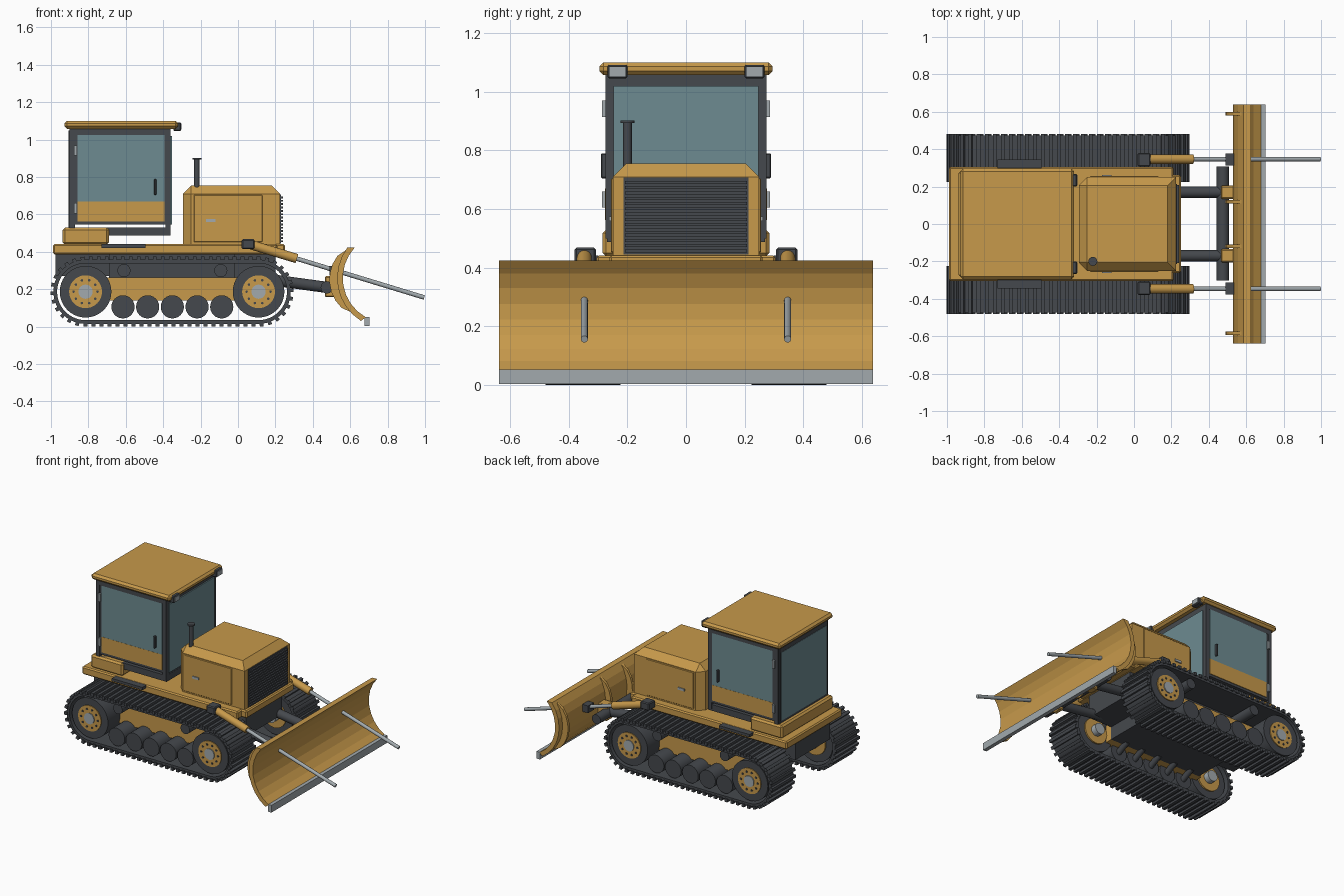
import bpy, bmesh, math
from mathutils import Matrix, Vector

if "Cube" in bpy.data.objects:
    bpy.data.objects.remove(bpy.data.objects["Cube"])


def material(name, rgb):
    m = bpy.data.materials.new(name)
    m.use_nodes = True
    m.diffuse_color = (*rgb, 1)
    m.node_tree.nodes["Principled BSDF"].inputs["Base Color"].default_value = (*rgb, 1)
    return m


GOLD = material("gold_paint", (0.57, 0.32, 0.07))
DARK = material("dark_steel", (0.06, 0.066, 0.075))
GLASS = material("tinted_glass", (0.155, 0.26, 0.285))
GREY = material("bare_metal", (0.36, 0.40, 0.42))


def finish(bm, name, mat, smooth=False):
    bmesh.ops.recalc_face_normals(bm, faces=bm.faces)
    me = bpy.data.meshes.new(name)
    bm.to_mesh(me)
    bm.free()
    me.materials.append(mat)
    if smooth:
        me.shade_smooth()
        me.set_sharp_from_angle(angle=math.radians(35))
    ob = bpy.data.objects.new(name, me)
    bpy.context.collection.objects.link(ob)
    return ob


def add_box(bm, x, y, z):
    """Each axis is a (low, high) pair."""
    centre = Vector([(a + b) / 2 for a, b in (x, y, z)])
    size = [abs(b - a) for a, b in (x, y, z)]
    bmesh.ops.create_cube(bm, size=1, matrix=Matrix.Translation(centre) @ Matrix.Diagonal((*size, 1)))


def box(name, mat, x, y, z, bevel=0):
    bm = bmesh.new()
    add_box(bm, x, y, z)
    if bevel:
        bmesh.ops.bevel(bm, geom=bm.edges[:], offset=bevel, segments=1, affect='EDGES')
    return finish(bm, name, mat)


def add_rod(bm, a, b, r, sides=24):
    a, b = Vector(a), Vector(b)
    turn = (b - a).to_track_quat('Z', 'Y').to_matrix().to_4x4()
    bmesh.ops.create_cone(bm, cap_ends=True, segments=sides, radius1=r, radius2=r,
                          depth=(b - a).length, matrix=Matrix.Translation((a + b) / 2) @ turn)


def rod(name, mat, a, b, r, sides=24):
    bm = bmesh.new()
    add_rod(bm, a, b, r, sides)
    return finish(bm, name, mat, True)


def strip(name, mat, front, back, y0, y1):
    """Solid between two matching xz curves."""
    bm = bmesh.new()
    rings = [[bm.verts.new((p[0], y, p[1])) for p, y in ((f, y0), (f, y1), (b, y1), (b, y0))]
             for f, b in zip(front, back)]
    for r, q in zip(rings, rings[1:]):
        for i in range(4):
            bm.faces.new((r[i], r[i - 1], q[i - 1], q[i]))
    bm.faces.new(rings[0])
    bm.faces.new(rings[-1])
    return finish(bm, name, mat)


# Track path: two half circles joined by straight runs
REAR, FRONT, AXLE = -0.815, 0.11, 0.187
RUN = FRONT - REAR


def track_point(d, r, pitch=0.168):
    """Position and outward angle at distance d along the track."""
    half = math.pi * pitch
    d %= 2 * (RUN + half)
    if d < RUN:
        return (FRONT - d, AXLE + r, math.pi / 2)
    if d < RUN + half:
        a, cx = math.pi / 2 + (d - RUN) / pitch, REAR
    elif d < 2 * RUN + half:
        return (REAR + d - RUN - half, AXLE - r, -math.pi / 2)
    else:
        a, cx = -math.pi / 2 + (d - 2 * RUN - half) / pitch, FRONT
    return (cx + r * math.cos(a), AXLE + r * math.sin(a), a)


LOOP = 2 * (RUN + math.pi * 0.168)
STEPS, LUGS = 136, 68

for s, side in ((1, "left"), (-1, "right")):
    # Track belt and its shoes
    ds = [LOOP * i / STEPS for i in range(STEPS + 1)]
    strip(side + "_track_belt", DARK, [track_point(d, 0.172)[:2] for d in ds],
          [track_point(d, 0.152)[:2] for d in ds], s * 0.23, s * 0.472)
    bm = bmesh.new()
    for i in range(LUGS):
        x, z, a = track_point(LOOP * i / LUGS, 0.176)
        bmesh.ops.create_cube(bm, size=1, matrix=Matrix.Translation((x, s * 0.352, z))
                              @ Matrix.Rotation(-a, 4, 'Y') @ Matrix.Diagonal((0.022, 0.256, 0.02, 1)))
    finish(bm, side + "_track_shoes", DARK)

    # Drive wheel and idler with rim, hub and bolts
    for end, x in (("rear", REAR), ("front", FRONT)):
        tag = f"{side}_{end}_"
        rod(tag + "wheel_drum", DARK, (x, s * 0.25, AXLE), (x, s * 0.462, AXLE), 0.138, 40)
        rod(tag + "wheel_rim", GOLD, (x, s * 0.24, AXLE), (x, s * 0.468, AXLE), 0.088, 32)
        rod(tag + "wheel_hub", GREY, (x, s * 0.2, AXLE), (x, s * 0.474, AXLE), 0.038)
        bm = bmesh.new()
        for k in range(10):
            a = math.tau * k / 10
            px, pz = x + 0.064 * math.cos(a), AXLE + 0.064 * math.sin(a)
            add_rod(bm, (px, s * 0.46, pz), (px, s * 0.473, pz), 0.007, 8)
        finish(bm, tag + "wheel_bolts", DARK)

    # Road rollers and carrier rollers
    for i in range(5):
        x = -0.615 + 0.132 * i
        rod(f"{side}_road_roller_{i + 1}", DARK, (x, s * 0.25, 0.106), (x, s * 0.455, 0.106), 0.062)
        rod(f"{side}_roller_axle_{i + 1}", DARK, (x, s * 0.17, 0.15), (x, s * 0.26, 0.106), 0.02, 12)
    for i, x in enumerate((-0.61, -0.092)):
        rod(f"{side}_carrier_roller_{i + 1}", DARK, (x, s * 0.17, 0.3), (x, s * 0.45, 0.3), 0.035)
    box(side + "_track_frame", GOLD, (-0.72, 0.02), (s * 0.2, s * 0.33), (0.14, 0.262))

    # Deck step
    box(side + "_step", DARK, (-0.73, -0.495), (s * 0.3, s * 0.345), (0.422, 0.441))

    # Lift cylinder running through the blade
    y = s * 0.347
    box(side + "_cylinder_mount", DARK, (0.02, 0.088), (s * 0.308, s * 0.38), (0.415, 0.468), 0.006)
    rod(side + "_lift_cylinder", GOLD, (0.06, y, 0.441), (0.315, y, 0.364), 0.025)
    rod(side + "_lift_rod", GREY, (0.3, y, 0.368), (0.996, y, 0.156), 0.012, 16)
    box(side + "_rod_bracket", DARK, (0.49, 0.535), (s * 0.312, s * 0.376), (0.275, 0.325))

    # Push arm and its blade bracket
    rod(side + "_push_arm", DARK, (0.0, s * 0.17, 0.275), (0.49, s * 0.17, 0.208), 0.03)
    box(side + "_arm_bracket", GOLD, (0.465, 0.54), (s * 0.135, s * 0.205), (0.158, 0.27), 0.006)

    # Hood side panel and latch
    box(side + "_hood_panel", GOLD, (-0.235, 0.13), (s * 0.245, s * 0.256), (0.452, 0.705), 0.003)
    box(side + "_hood_latch", GREY, (-0.17, -0.12), (s * 0.25, s * 0.263), (0.559, 0.575))

    # Cab door: frame, window, lower panel, handle and hinges
    box(side + "_door_frame", DARK, (-0.873, -0.378), (s * 0.245, s * 0.272), (0.545, 1.045))
    box(side + "_door_glass", GLASS, (-0.857, -0.392), (s * 0.25, s * 0.275), (0.67, 1.03))
    box(side + "_door_panel", GOLD, (-0.857, -0.392), (s * 0.25, s * 0.276), (0.562, 0.67))
    box(side + "_door_handle", DARK, (-0.449, -0.435), (s * 0.27, s * 0.291), (0.705, 0.79), 0.004)
    for i, z in enumerate((0.605, 0.915)):
        box(f"{side}_door_hinge_{i + 1}", GREY, (-0.878, -0.862), (s * 0.268, s * 0.286), (z, z + 0.055))

    # Cab pillars and roof lights
    for end, x in (("rear", -0.9), ("front", -0.388)):
        box(f"{side}_{end}_pillar", DARK, (x, x + 0.028), (s * 0.245, s * 0.275), (0.5, 1.06))
    box(side + "_light_housing", DARK, (-0.345, -0.305), (s * 0.2, s * 0.268), (1.046, 1.092), 0.005)
    box(side + "_light_lens", GREY, (-0.31, -0.301), (s * 0.207, s * 0.261), (1.053, 1.085))

# Chassis and deck
box("chassis", DARK, (-0.7, 0.02), (-0.2, 0.2), (0.14, 0.262))
box("upper_chassis", DARK, (-0.69, -0.02), (-0.24, 0.24), (0.26, 0.39))
box("rear_hitch", DARK, (-0.975, -0.68), (-0.19, 0.19), (0.27, 0.388))
box("front_chassis", DARK, (-0.03, 0.2), (-0.2, 0.2), (0.23, 0.388))
box("deck", GOLD, (-0.988, 0.21), (-0.306, 0.306), (0.387, 0.442), 0.008)
box("deck_nose", GOLD, (0.18, 0.25), (-0.262, 0.262), (0.39, 0.442), 0.008)

# Cab base, floor, beams and end windows
box("cab_base", GOLD, (-0.937, -0.69), (-0.285, 0.285), (0.438, 0.53), 0.012)
box("cab_floor", DARK, (-0.9, -0.36), (-0.27, 0.27), (0.487, 0.53))
box("cab_top_frame", DARK, (-0.9, -0.36), (-0.275, 0.275), (1.025, 1.062))
for end, x, out in (("rear", -0.893, -1), ("front", -0.367, 1)):
    box(end + "_window_frame", DARK, (x - 0.012, x + 0.006), (-0.262, 0.262), (0.52, 1.05))
    box(end + "_window", GLASS, (x, x + out * 0.014), (-0.248, 0.248), (0.545, 1.02))
box("cab_roof", GOLD, (-0.928, -0.32), (-0.296, 0.296), (1.058, 1.1), 0.014)

# Engine hood with chamfered top and rear corners
bm = bmesh.new()
add_box(bm, (-0.295, 0.225), (-0.25, 0.25), (0.438, 0.755))
edges = [e for e in bm.edges if all(v.co.z > 0.6 for v in e.verts) or all(v.co.x < -0.2 for v in e.verts)
         and abs(e.verts[0].co.z - e.verts[1].co.z) > 0.1]
bmesh.ops.bevel(bm, geom=edges, offset=0.045, segments=1, affect='EDGES')
finish(bm, "engine_hood", GOLD)

# Radiator grille with slats
box("grille", DARK, (0.2, 0.23), (-0.213, 0.213), (0.445, 0.708))
bm = bmesh.new()
for i in range(14):
    z = 0.452 + i * 0.018
    add_box(bm, (0.225, 0.24), (-0.208, 0.208), (z, z + 0.01))
finish(bm, "grille_slats", DARK)

# Exhaust stack
rod("exhaust_pipe", DARK, (-0.22, -0.2, 0.7), (-0.22, -0.2, 0.9), 0.015, 16)
rod("exhaust_cap", DARK, (-0.22, -0.2, 0.893), (-0.22, -0.2, 0.903), 0.024, 16)


# Blade, cutting edge, back ribs and cross bar
def arc(r, start, end, n=9, bulge=0.0):
    pts = []
    for i in range(n):
        a = math.radians(start + (end - start) * i / (n - 1))
        q = r + bulge * math.sin(math.pi * i / (n - 1)) ** 0.6
        pts.append((0.8 + q * math.cos(a), 0.26 + q * math.sin(a)))
    return pts


strip("blade", GOLD, arc(0.24, 137, 241), arc(0.27, 143, 238), -0.638, 0.638)
box("cutting_edge", GREY, (0.677, 0.704), (-0.638, 0.638), (0.003, 0.053))
for i, y in enumerate((-0.585, -0.118, 0.118, 0.59)):
    strip(f"blade_rib_{i + 1}", GOLD, arc(0.26, 147, 222), arc(0.27, 147, 222, bulge=0.042), y - 0.009, y + 0.009)
rod("cross_bar", DARK, (0.475, -0.302, 0.21), (0.475, 0.308, 0.21), 0.033)
